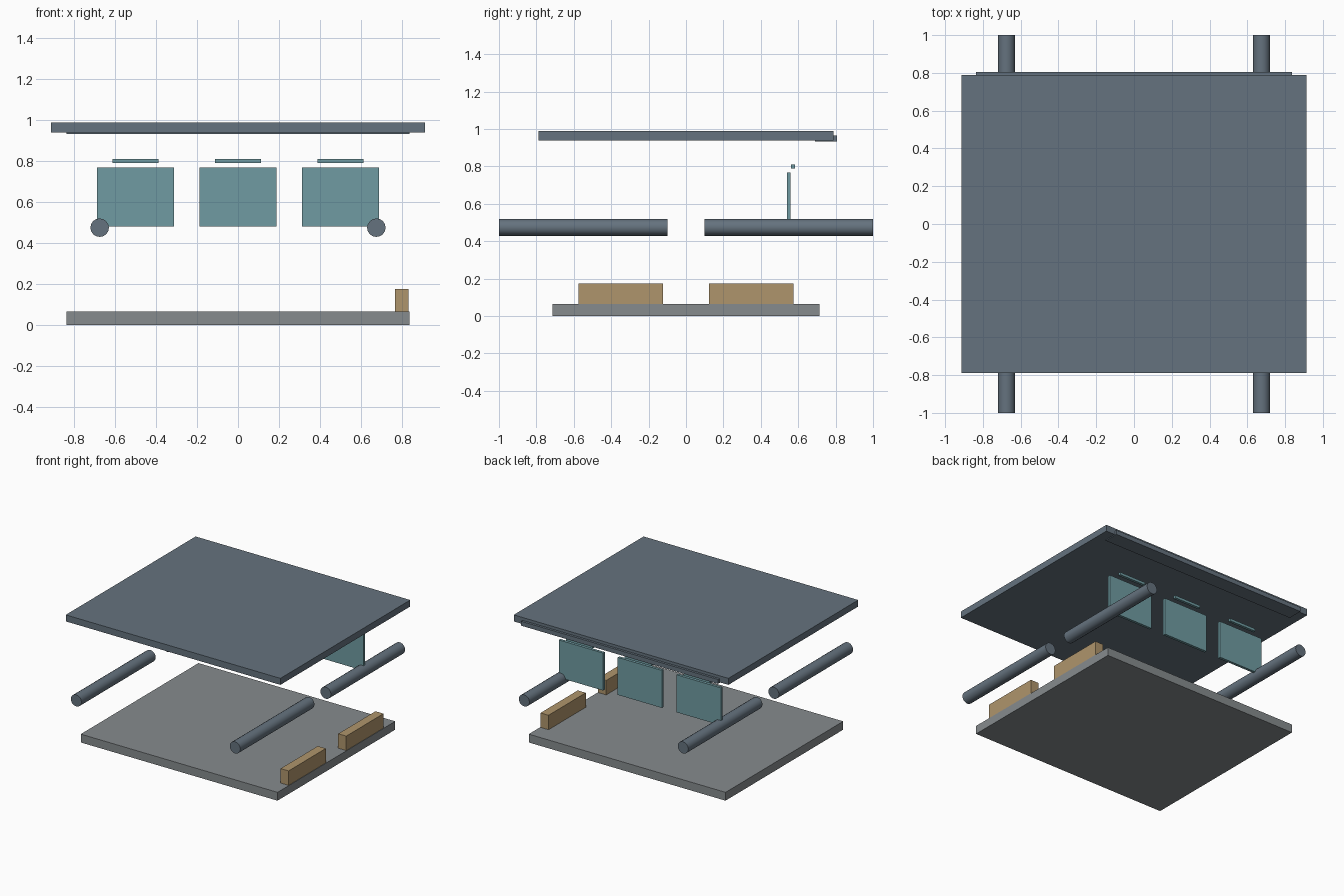
import bpy
from mathutils import Vector
from math import pi

if "Cube" in bpy.data.objects:
    bpy.data.objects.remove(bpy.data.objects["Cube"])


def material(name, rgb):
    m = bpy.data.materials.new(name)
    m.diffuse_color = (*rgb, 1)
    m.use_nodes = True
    m.node_tree.nodes["Principled BSDF"].inputs["Base Color"].default_value = m.diffuse_color
    return m


SLATE = material("slate", (0.13, 0.17, 0.21))
TEAL = material("teal", (0.16, 0.33, 0.36))
TAN = material("tan", (0.43, 0.30, 0.15))
GREY = material("floor_grey", (0.24, 0.26, 0.27))


def box(name, lo, hi, mat):
    """Box from its lower and upper corners."""
    lo, hi = Vector(lo), Vector(hi)
    bpy.ops.mesh.primitive_cube_add(size=1, location=(lo + hi) / 2)
    ob = bpy.context.object
    ob.name = name
    ob.scale = hi - lo
    bpy.ops.object.transform_apply(location=False, rotation=False, scale=True)
    ob.data.materials.append(mat)
    return ob


# Floor slab
box("floor", (-0.836, -0.714, 0), (0.836, 0.714, 0.064), GREY)

# Roof slab and the rear header under its back edge
box("roof", (-0.912, -0.788, 0.938), (0.912, 0.788, 0.988), SLATE)
box("rear_header", (-0.836, 0.69, 0.932), (0.836, 0.806, 0.966), SLATE)

# Side blocks along the right edge of the floor
for label, y in (("front", -0.35), ("back", 0.35)):
    box(f"{label}_side_block", (0.765, y - 0.226, 0.064),
        (0.833, y + 0.226, 0.175), TAN)

# Row of upright panels with a thin bar above each
for label, x in (("left", -0.5), ("middle", 0), ("right", 0.5)):
    box(f"{label}_panel", (x - 0.188, 0.54, 0.48), (x + 0.188, 0.56, 0.768), TEAL)
    box(f"{label}_panel_bar", (x - 0.113, 0.562, 0.79), (x + 0.113, 0.582, 0.81), TEAL)

# Four horizontal tubes
for side, x in (("left", -0.675), ("right", 0.675)):
    for end, y in (("front", -0.55), ("back", 0.55)):
        bpy.ops.mesh.primitive_cylinder_add(vertices=16, radius=0.045, depth=0.9,
                                            location=(x, y, 0.474),
                                            rotation=(pi / 2, 0, 0))
        tube = bpy.context.object
        tube.name = f"{end}_{side}_tube"
        tube.data.materials.append(SLATE)
        bpy.ops.object.shade_smooth_by_angle()
